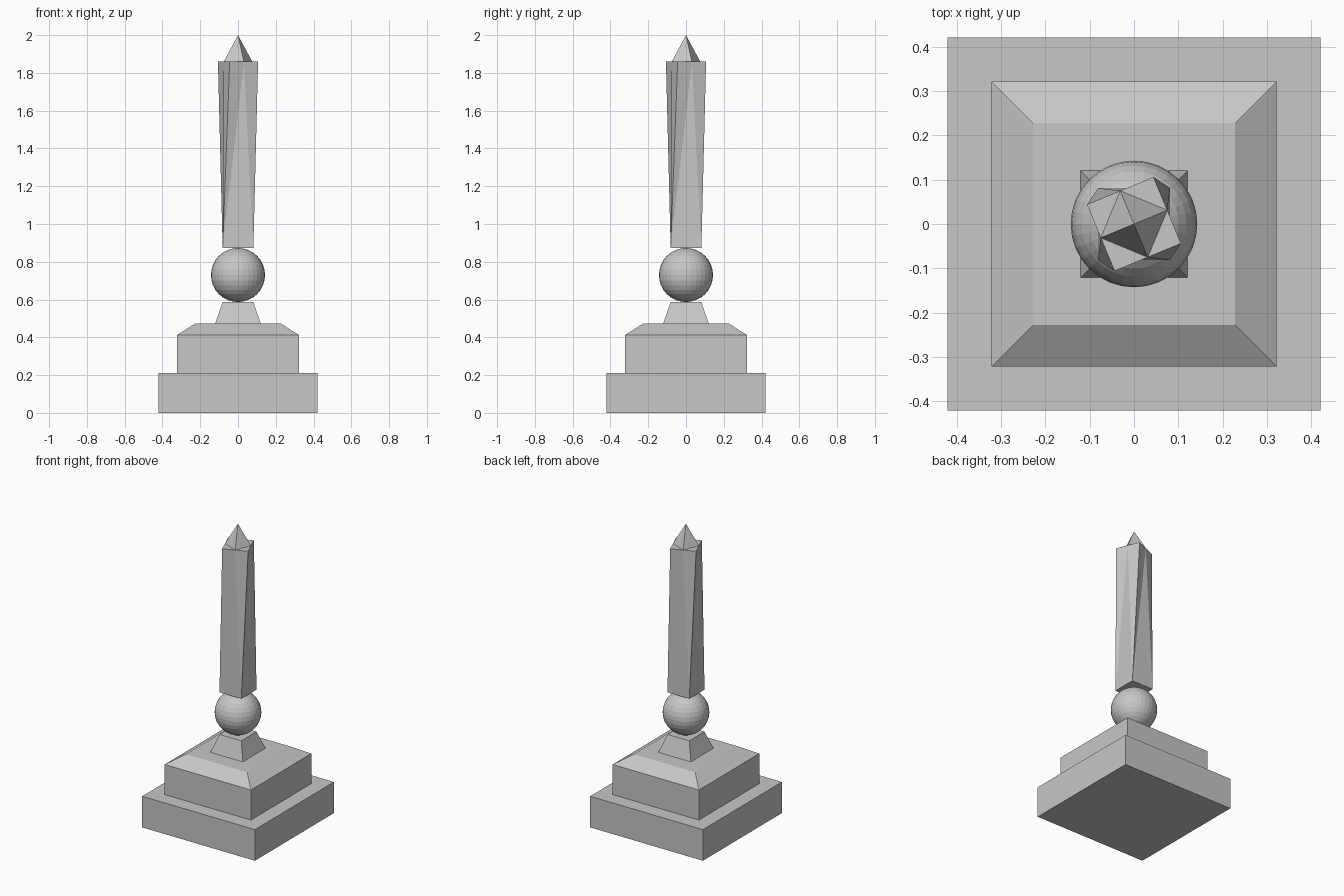
import bpy
import bmesh
from math import cos, sin, radians, sqrt

old = bpy.data.objects.get("Cube")
if old:
    bpy.data.objects.remove(old, do_unlink=True)

# One plain stone colour for the whole monument
stone = bpy.data.materials.new("grey_stone")
stone.use_nodes = True
STONE_COLOUR = (0.57, 0.57, 0.57, 1)
stone.diffuse_color = STONE_COLOUR
stone.node_tree.nodes["Principled BSDF"].inputs["Base Color"].default_value = STONE_COLOUR


def finish(name, bm):
    bmesh.ops.recalc_face_normals(bm, faces=bm.faces)
    mesh = bpy.data.meshes.new(name)
    bm.to_mesh(mesh)
    bm.free()
    mesh.materials.append(stone)
    obj = bpy.data.objects.new(name, mesh)
    bpy.context.collection.objects.link(obj)
    return obj


def ring(bm, radius, z, start, count=4):
    """Evenly spaced vertices on a horizontal circle."""
    angles = [radians(start + i * 360 / count) for i in range(count)]
    return [bm.verts.new((radius * cos(a), radius * sin(a), z)) for a in angles]


def square_block(name, levels):
    """Stack of square sections, each given as (half width, height)."""
    bm = bmesh.new()
    rings = [ring(bm, half * sqrt(2), z, 45) for half, z in levels]
    for low, high in zip(rings, rings[1:]):
        for i in range(4):
            j = (i + 1) % 4
            bm.faces.new((low[i], low[j], high[j], high[i]))
    bm.faces.new(rings[0])
    bm.faces.new(rings[-1])
    return finish(name, bm)


# Stepped base and tapered neck
square_block("base_slab", [(0.421, 0), (0.421, 0.21)])
square_block("plinth", [(0.322, 0.21), (0.322, 0.413), (0.228, 0.472)])
square_block("neck", [(0.121, 0.472), (0.081, 0.588)])

# Faceted ball
bm = bmesh.new()
bmesh.ops.create_uvsphere(bm, u_segments=32, v_segments=16, radius=0.143)
bmesh.ops.translate(bm, verts=bm.verts, vec=(0, 0, 0.73))
finish("ball", bm)

# Twisted shaft: square foot, turned square head split at its edge middles
TWIST = 22.5
RADIUS = 0.115
SHAFT_TOP = 1.86
bm = bmesh.new()
foot = ring(bm, RADIUS, 0.872, 45)
corners = ring(bm, RADIUS, SHAFT_TOP, 45 + TWIST)
middles = ring(bm, RADIUS / sqrt(2), SHAFT_TOP, 90 + TWIST)
tip = bm.verts.new((0, 0, 2))
for i in range(4):
    j = (i + 1) % 4
    # Side facets
    bm.faces.new((foot[i], foot[j], middles[i]))
    bm.faces.new((foot[i], middles[i], corners[i]))
    bm.faces.new((foot[j], corners[j], middles[i]))
    # Flat corner ledge and pointed cap
    bm.faces.new((middles[i - 1], corners[i], middles[i]))
    bm.faces.new((middles[i], middles[j], tip))
bm.faces.new(foot)
finish("twisted_shaft", bm)
